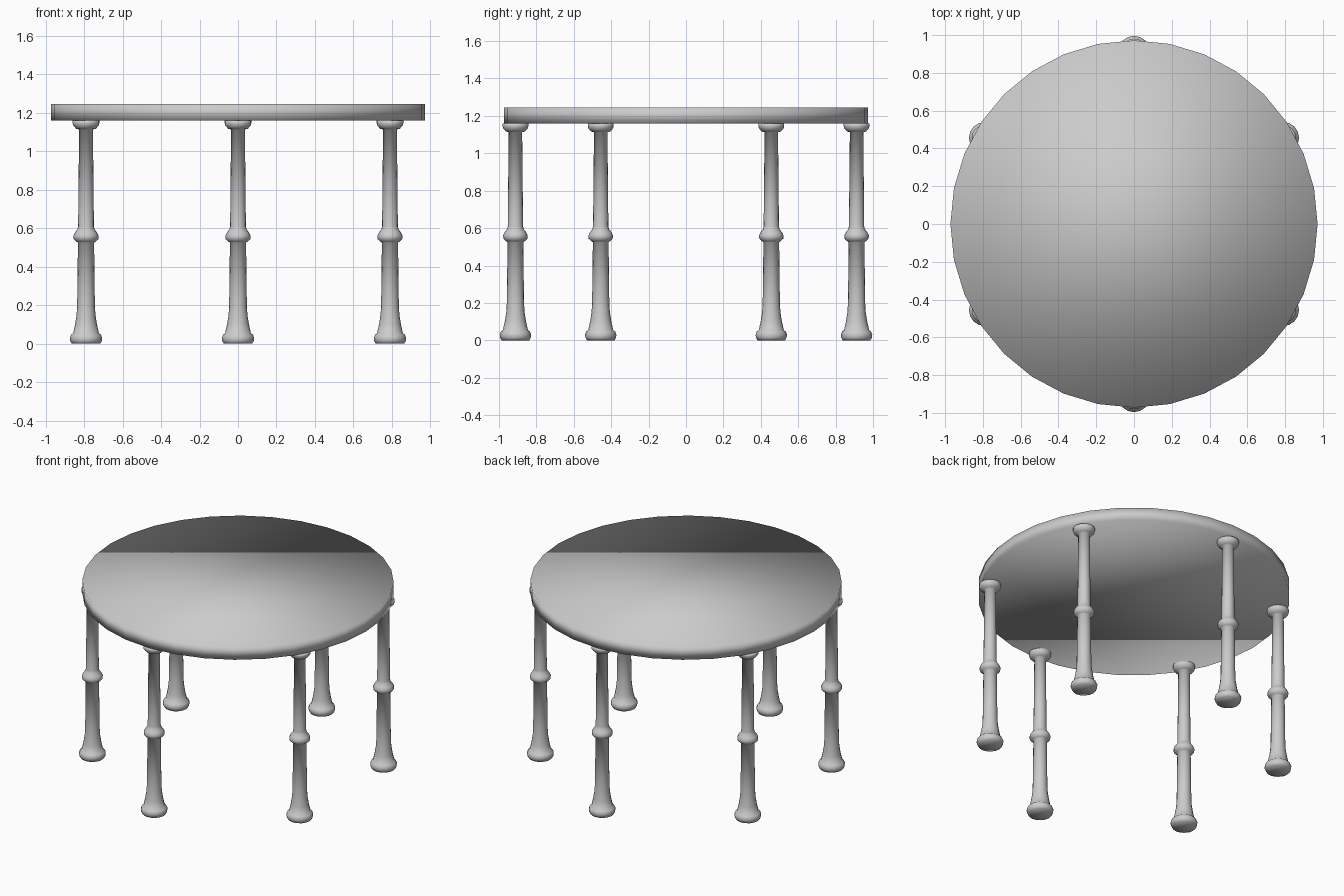
import bpy, bmesh
from math import cos, sin, tau

if "Cube" in bpy.data.objects:
    bpy.data.objects.remove(bpy.data.objects["Cube"])


def lathe(name, profile, sides, loc=(0, 0, 0)):
    """Spin a (radius, height) profile around z and cap both ends."""
    bm = bmesh.new()
    rings = [[bm.verts.new((r * cos(tau * i / sides), r * sin(tau * i / sides), z))
              for i in range(sides)] for r, z in profile]
    for a, b in zip(rings, rings[1:]):
        for i in range(sides):
            j = (i + 1) % sides
            bm.faces.new((a[i], a[j], b[j], b[i]))
    bm.faces.new(rings[0][::-1])
    bm.faces.new(rings[-1])
    for f in bm.faces:
        f.smooth = True
    mesh = bpy.data.meshes.new(name)
    bm.to_mesh(mesh)
    bm.free()
    obj = bpy.data.objects.new(name, mesh)
    obj.location = loc
    bpy.context.collection.objects.link(obj)
    return obj


# Round table top
lathe("table_top", [(0.972, 1.159), (0.972, 1.246)], 32)

# Turned leg: foot, flared shaft, middle ring, upper shaft, capital
leg_profile = [
    (0.074, 0.0), (0.082, 0.015), (0.084, 0.03), (0.078, 0.046), (0.067, 0.055),
    (0.057, 0.10), (0.049, 0.15), (0.046, 0.20), (0.042, 0.525),
    (0.050, 0.53), (0.064, 0.543), (0.066, 0.56), (0.058, 0.577), (0.044, 0.595),
    (0.041, 0.61), (0.036, 1.113),
    (0.050, 1.116), (0.066, 1.133), (0.069, 1.145), (0.069, 1.159),
]

# Six legs evenly spaced around the rim
LEG_RADIUS = 0.912
for k in range(6):
    a = tau * (k / 6 + 1 / 12)
    lathe(f"leg_{k + 1}", leg_profile, 16,
          (LEG_RADIUS * cos(a), LEG_RADIUS * sin(a), 0))
